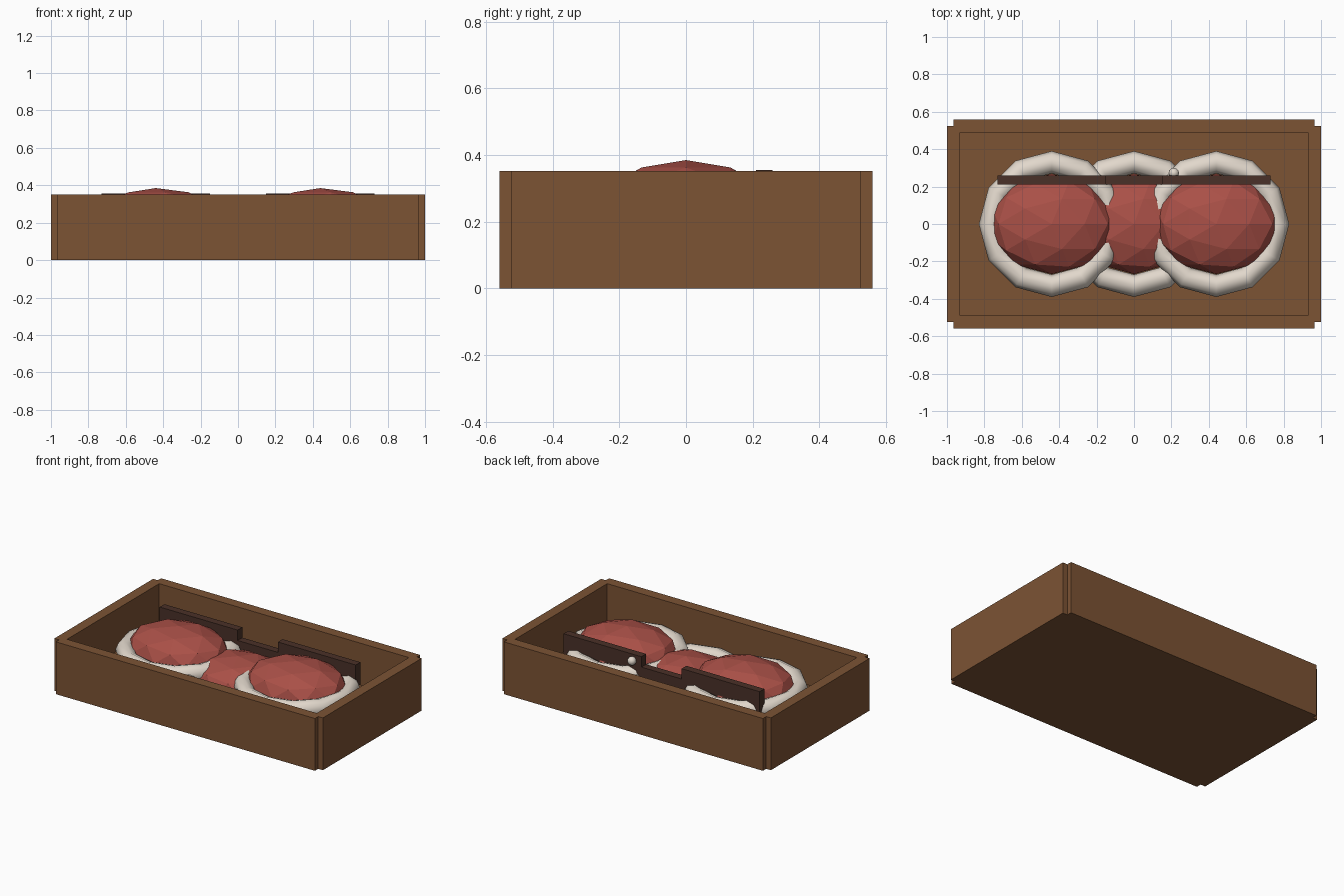
import bpy
import math

if "Cube" in bpy.data.objects:
    bpy.data.objects.remove(bpy.data.objects["Cube"])


def material(name, r, g, b):
    m = bpy.data.materials.new(name)
    lin = [((c / 255 + 0.055) / 1.055) ** 2.4 for c in (r, g, b)]
    m.diffuse_color = (*lin, 1)
    m.use_nodes = True
    m.node_tree.nodes["Principled BSDF"].inputs["Base Color"].default_value = m.diffuse_color
    return m


WOOD = material("brown wood", 124, 83, 52)
DARK = material("dark wood", 74, 49, 40)
RED = material("red cushion", 170, 80, 71)
CREAM = material("cream trim", 226, 216, 204)


def finish(name, mat):
    ob = bpy.context.object
    ob.name = name
    ob.data.materials.append(mat)
    return ob


def box(name, mat, x0, x1, y0, y1, z0, z1):
    bpy.ops.mesh.primitive_cube_add(
        size=1, location=((x0 + x1) / 2, (y0 + y1) / 2, (z0 + z1) / 2))
    bpy.context.object.scale = (x1 - x0, y1 - y0, z1 - z0)
    bpy.ops.object.transform_apply(location=False, rotation=False, scale=True)
    return finish(name, mat)


def ring(name, x, z):
    bpy.ops.mesh.primitive_torus_add(
        location=(x, 0, z), major_radius=0.33, minor_radius=0.06,
        major_segments=12, minor_segments=8)
    bpy.ops.object.shade_smooth()
    return finish(name, CREAM)


def cushion(name, x, z, rx, ry, rz):
    bpy.ops.mesh.primitive_ico_sphere_add(subdivisions=2, radius=1, location=(x, 0, z))
    bpy.context.object.scale = (rx, ry, rz)
    bpy.ops.object.transform_apply(location=False, rotation=False, scale=True)
    return finish(name, RED)


# Open tray: floor and four walls with notched corners
box("tray_floor", WOOD, -0.965, 0.965, -0.525, 0.525, 0, 0.07)
for side, s in (("front", -1), ("back", 1)):
    y = sorted((0.49 * s, 0.56 * s))
    box(side + "_wall", WOOD, -0.965, 0.965, *y, 0, 0.352)
for side, s in (("left", -1), ("right", 1)):
    x = sorted((0.93 * s, 1.0 * s))
    box(side + "_wall", WOOD, *x, -0.525, 0.525, 0, 0.352)

# Outer rings with cushions, and a lower middle pair
for side, s in (("left", -1), ("right", 1)):
    ring(side + "_ring", 0.44 * s, 0.21)
    cushion(side + "_cushion", 0.44 * s, 0.235, 0.335, 0.268, 0.15)
ring("middle_ring", 0, 0.17)
cushion("middle_cushion", 0, 0.16, 0.31, 0.268, 0.14)

# Dark bar with a stepped-down centre
for side, s in (("left", -1), ("right", 1)):
    x = sorted((0.15 * s, 0.73 * s))
    box(side + "_bar", DARK, *x, 0.21, 0.26, 0.205, 0.355)
box("middle_bar", DARK, -0.15, 0.15, 0.21, 0.26, 0.205, 0.285)

# Small knob on the back of the bar
bpy.ops.mesh.primitive_uv_sphere_add(segments=12, ring_count=8, radius=0.028,
                                     location=(0.213, 0.272, 0.315))
bpy.ops.object.shade_smooth()
finish("knob", CREAM)
